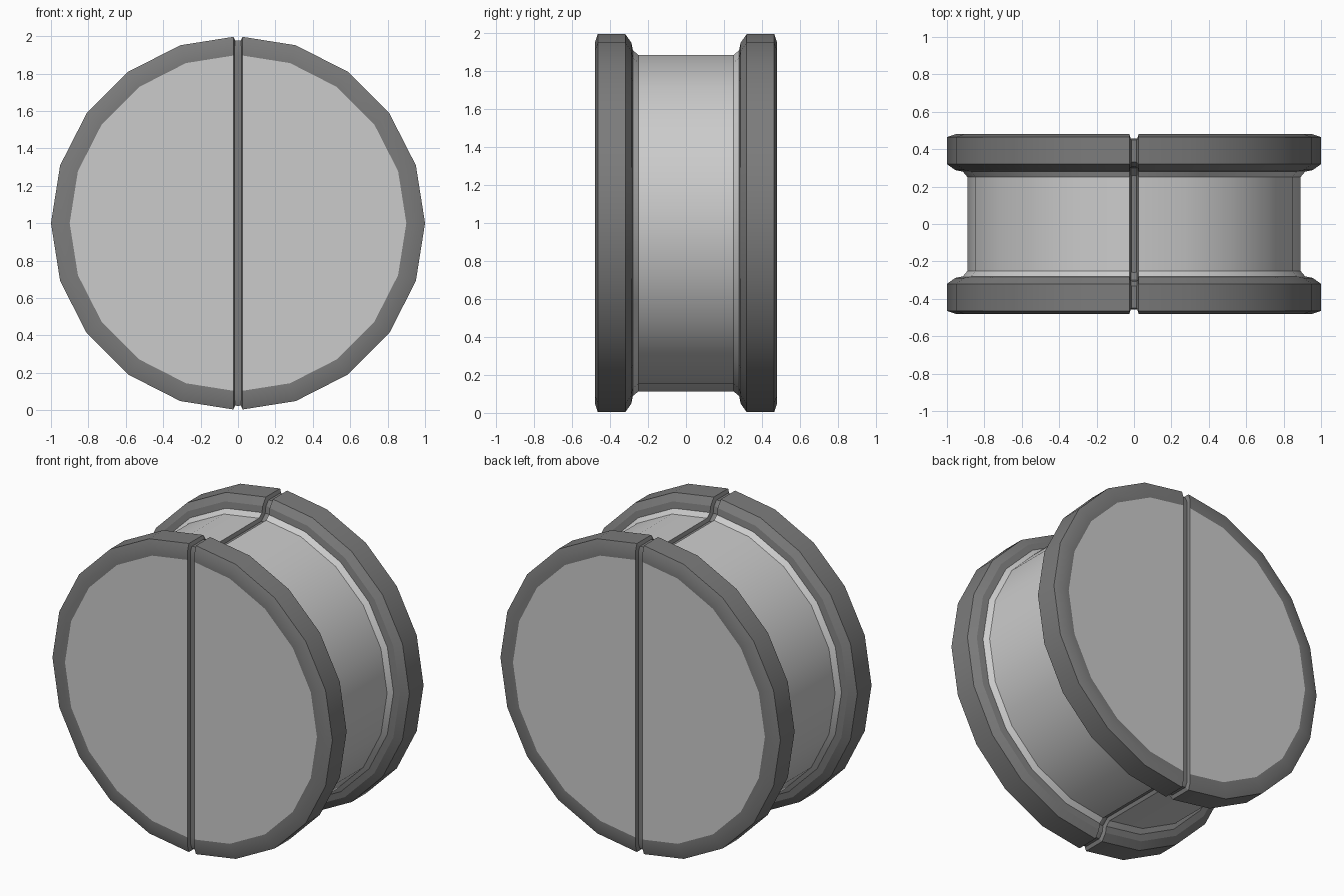
import bpy, bmesh, math

if "Cube" in bpy.data.objects:
    bpy.data.objects.remove(bpy.data.objects["Cube"])

SIDES = 20


def material(name, v):
    m = bpy.data.materials.new(name)
    m.diffuse_color = (v, v, v, 1)
    m.use_nodes = True
    m.node_tree.nodes["Principled BSDF"].inputs["Base Color"].default_value = m.diffuse_color
    return m


# half profile from the middle of the hub to the end face: (radius, y)
half = [(0.89, 0.25), (0.915, 0.28), (0.955, 0.288),
        (1.0, 0.32), (1.0, 0.465), (0.955, 0.48), (0.90, 0.48)]
profile = [(r, -y) for r, y in reversed(half)] + half

# revolve the spool around the y axis
bm = bmesh.new()
rings = []
for r, y in profile:
    rings.append([bm.verts.new((r * math.cos(2 * math.pi * i / SIDES), y,
                                1 + r * math.sin(2 * math.pi * i / SIDES)))
                  for i in range(SIDES)])
for a, b in zip(rings, rings[1:]):
    for i in range(SIDES):
        j = (i + 1) % SIDES
        f = bm.faces.new((a[i], a[j], b[j], b[i]))
        # hub and its flared edges are light, flanges are dark
        f.material_index = 0 if abs(f.calc_center_median().y) < 0.275 else 1
for ring in (rings[0], rings[-1]):
    bm.faces.new(ring)
bmesh.ops.recalc_face_normals(bm, faces=bm.faces[:])

# cut a narrow band around the middle and sink it into a dark seam
for x in (-0.025, 0.025):
    bmesh.ops.bisect_plane(bm, geom=bm.verts[:] + bm.edges[:] + bm.faces[:],
                           plane_co=(x, 0, 1), plane_no=(1, 0, 0), dist=1e-5)
band = [f for f in bm.faces if all(abs(v.co.x) < 0.026 for v in f.verts)]
walls = bmesh.ops.inset_region(bm, faces=band, thickness=0.007, depth=-0.022,
                               use_even_offset=True)["faces"]
for f in band + walls:
    f.material_index = 1

mesh = bpy.data.meshes.new("split_spool")
bm.to_mesh(mesh)
bm.free()
mesh.materials.append(material("light_grey", 0.55))
mesh.materials.append(material("dark_grey", 0.2))
spool = bpy.data.objects.new("split_spool", mesh)
bpy.context.collection.objects.link(spool)

# smooth round the facets, keep the rims crisp
bpy.context.view_layer.objects.active = spool
spool.select_set(True)
bpy.ops.object.shade_smooth_by_angle(angle=math.radians(22))
